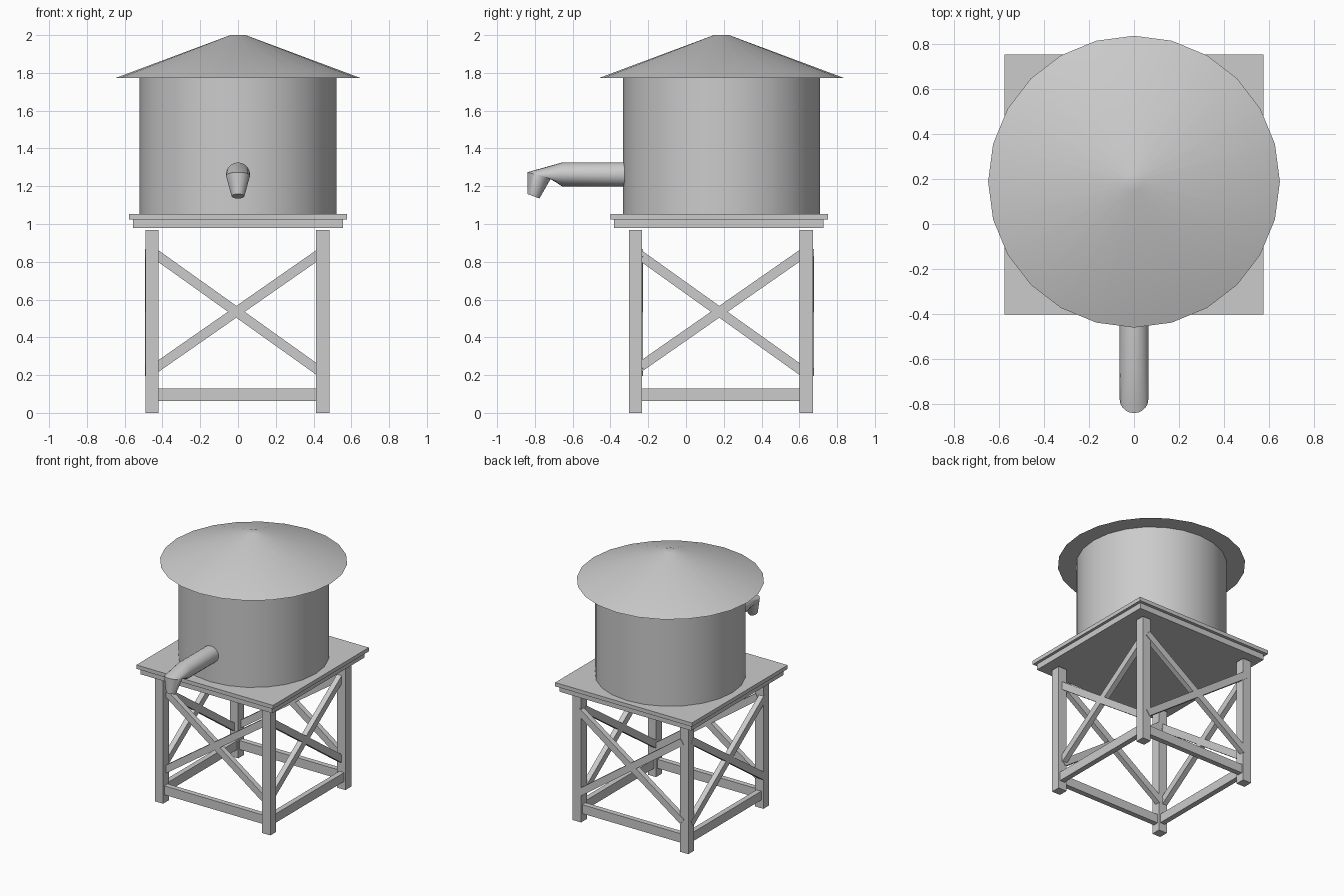
import bpy, bmesh, math
from mathutils import Vector, Matrix

if "Cube" in bpy.data.objects:
    bpy.data.objects.remove(bpy.data.objects["Cube"])

CY = 0.185          # tower axis in y
LEG = 0.452         # leg centre offset


def finish(name, bm, smooth=False):
    bmesh.ops.recalc_face_normals(bm, faces=bm.faces)
    me = bpy.data.meshes.new(name)
    bm.to_mesh(me)
    bm.free()
    ob = bpy.data.objects.new(name, me)
    bpy.context.collection.objects.link(ob)
    if smooth:
        bpy.ops.object.select_all(action='DESELECT')
        bpy.context.view_layer.objects.active = ob
        ob.select_set(True)
        bpy.ops.object.shade_smooth_by_angle(angle=math.radians(35))
    return ob


def box(name, lo, hi):
    bm = bmesh.new()
    lo, hi = Vector(lo), Vector(hi)
    m = Matrix.Translation((lo + hi) / 2) @ Matrix.Diagonal((*(hi - lo), 1))
    bmesh.ops.create_cube(bm, size=1, matrix=m)
    return finish(name, bm)


def bar(name, a, b, width, depth, normal):
    """Rectangular bar from a to b; depth is measured along normal."""
    a, b, n = Vector(a), Vector(b), Vector(normal)
    d = (b - a).normalized()
    w = n.cross(d)
    rot = Matrix((d, w, n)).transposed().to_4x4()
    m = Matrix.Translation((a + b) / 2) @ rot @ Matrix.Diagonal(((b - a).length, width, depth, 1))
    bm = bmesh.new()
    bmesh.ops.create_cube(bm, size=1, matrix=m)
    return finish(name, bm)


def loft(name, rings, sides):
    """Closed tube through rings of (centre, radius axis a, radius axis b)."""
    bm = bmesh.new()
    loops = []
    for c, a, b in rings:
        c, a, b = Vector(c), Vector(a), Vector(b)
        loops.append([bm.verts.new(c + a * math.cos(t) + b * math.sin(t))
                      for t in (2 * math.pi * i / sides for i in range(sides))])
    for l0, l1 in zip(loops, loops[1:]):
        for i in range(sides):
            j = (i + 1) % sides
            bm.faces.new((l0[i], l0[j], l1[j], l1[i]))
    bm.faces.new(loops[0])
    bm.faces.new(loops[-1])
    return finish(name, bm, True)


def disc(z, r):
    return ((0, CY + 0.003, z), (r, 0, 0), (0, r, 0))


# Tank and conical roof
loft("tank", [disc(1.05, 0.521), disc(1.776, 0.521)], 24)
loft("roof", [disc(1.773, 0.648), disc(2.0, 0.04)], 24)

# Two-layer platform
box("platform_top", (-0.576, -0.401, 1.024), (0.576, 0.752, 1.053))
box("platform_base", (-0.555, -0.381, 0.98), (0.555, 0.729, 1.024))

# Spout: straight pipe, elbow and tapered nozzle
r = 0.064
loft("spout", [
    ((0, -0.30, 1.262), (r, 0, 0), (0, 0, r)),
    ((0, -0.655, 1.262), (r, 0, 0), (0, 0, r)),
    ((0, -0.778, 1.257), (r, 0, 0), (0, -0.062, 0.017)),
    ((0, -0.808, 1.147), (0.034, 0, 0), (0, -0.032, 0.012)),
], 20)

# Legs
for sx in (-1, 1):
    for sy in (-1, 1):
        x, y = sx * LEG - 0.003, CY + sy * LEG
        box("leg", (x - 0.035, y - 0.035, 0), (x + 0.035, y + 0.035, 0.968))

# Bottom rails and cross braces on each side
for s in (-1, 1):
    faces = (
        ("front_back", lambda u, z, off: (u, CY + s * LEG + off, z), (0, 1, 0)),
        ("side", lambda u, z, off: (s * LEG - off, CY + u, z), (1, 0, 0)),
    )
    for label, p, n in faces:
        bar(label + "_rail", p(-LEG, 0.096, 0), p(LEG, 0.096, 0), 0.068, 0.04, n)
        bar(label + "_brace_up", p(-0.44, 0.235, 0.02), p(0.44, 0.848, 0.02), 0.051, 0.04, n)
        bar(label + "_brace_down", p(-0.44, 0.843, 0.02), p(0.44, 0.215, 0.02), 0.051, 0.04, n)
